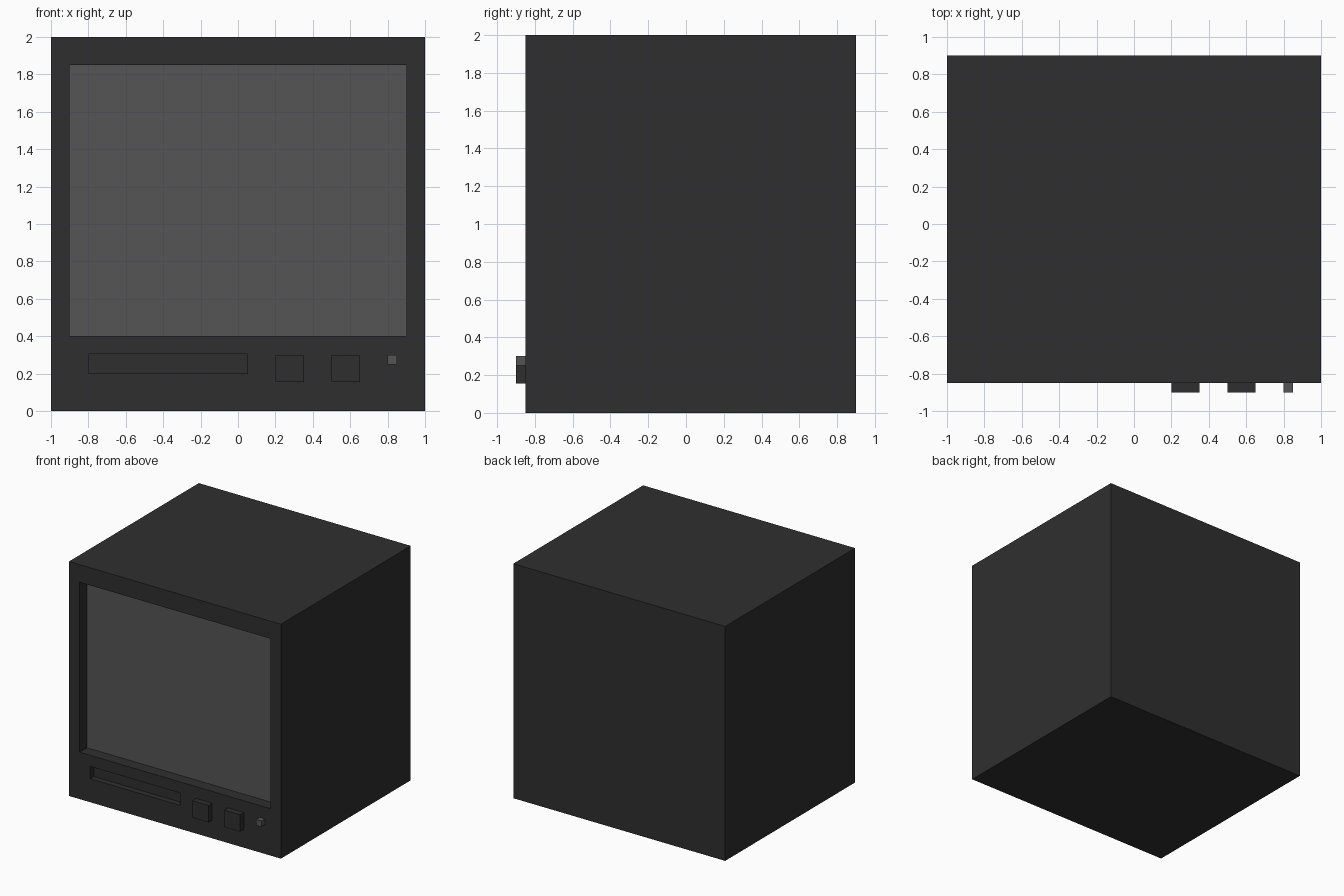
import bpy
import bmesh

default = bpy.data.objects.get("Cube")
if default:
    bpy.data.objects.remove(default, do_unlink=True)


def material(name, value):
    mat = bpy.data.materials.new(name)
    mat.use_nodes = True
    colour = (value, value, value, 1.0)
    mat.diffuse_color = colour
    bsdf = mat.node_tree.nodes["Principled BSDF"]
    bsdf.inputs["Base Color"].default_value = colour
    bsdf.inputs["Roughness"].default_value = 0.6
    return mat


casing = material("dark charcoal", 0.028)
glass = material("mid grey", 0.09)


def box(name, low, high, mat):
    """Box spanning two opposite corners."""
    bm = bmesh.new()
    bmesh.ops.create_cube(bm, size=1.0)
    for v in bm.verts:
        v.co = [low[i] + (v.co[i] + 0.5) * (high[i] - low[i]) for i in range(3)]
    mesh = bpy.data.meshes.new(name)
    bm.to_mesh(mesh)
    bm.free()
    mesh.materials.append(mat)
    obj = bpy.data.objects.new(name, mesh)
    bpy.context.collection.objects.link(obj)
    return obj


def carve(target, low, high):
    """Cut a box-shaped recess out of the target."""
    cutter = box("recess_cutter", low, high, casing)
    cutter.hide_render = True
    mod = target.modifiers.new("recess", "BOOLEAN")
    mod.operation = "DIFFERENCE"
    mod.solver = "EXACT"
    mod.object = cutter
    bpy.context.view_layer.objects.active = target
    bpy.ops.object.modifier_apply(modifier=mod.name)
    bpy.data.objects.remove(cutter, do_unlink=True)


FRONT = -0.85

# Cabinet with screen recess and slot
cabinet = box("cabinet", (-1, FRONT, 0), (1, 0.9, 2), casing)
carve(cabinet, (-0.9, -1.0, 0.4), (0.9, FRONT + 0.108, 1.85))
carve(cabinet, (-0.8, -1.0, 0.2), (0.05, FRONT + 0.05, 0.305))

# Screen plate lying on the recess floor
box("screen", (-0.9, FRONT + 0.1, 0.4), (0.9, FRONT + 0.108, 1.85), glass)

# Front controls
for side, x in (("right", 0.2), ("left", 0.5)):
    box(side + "_button", (x, -0.9, 0.155), (x + 0.15, FRONT, 0.3), casing)
box("indicator_light", (0.8, -0.9, 0.25), (0.85, FRONT, 0.3), glass)
